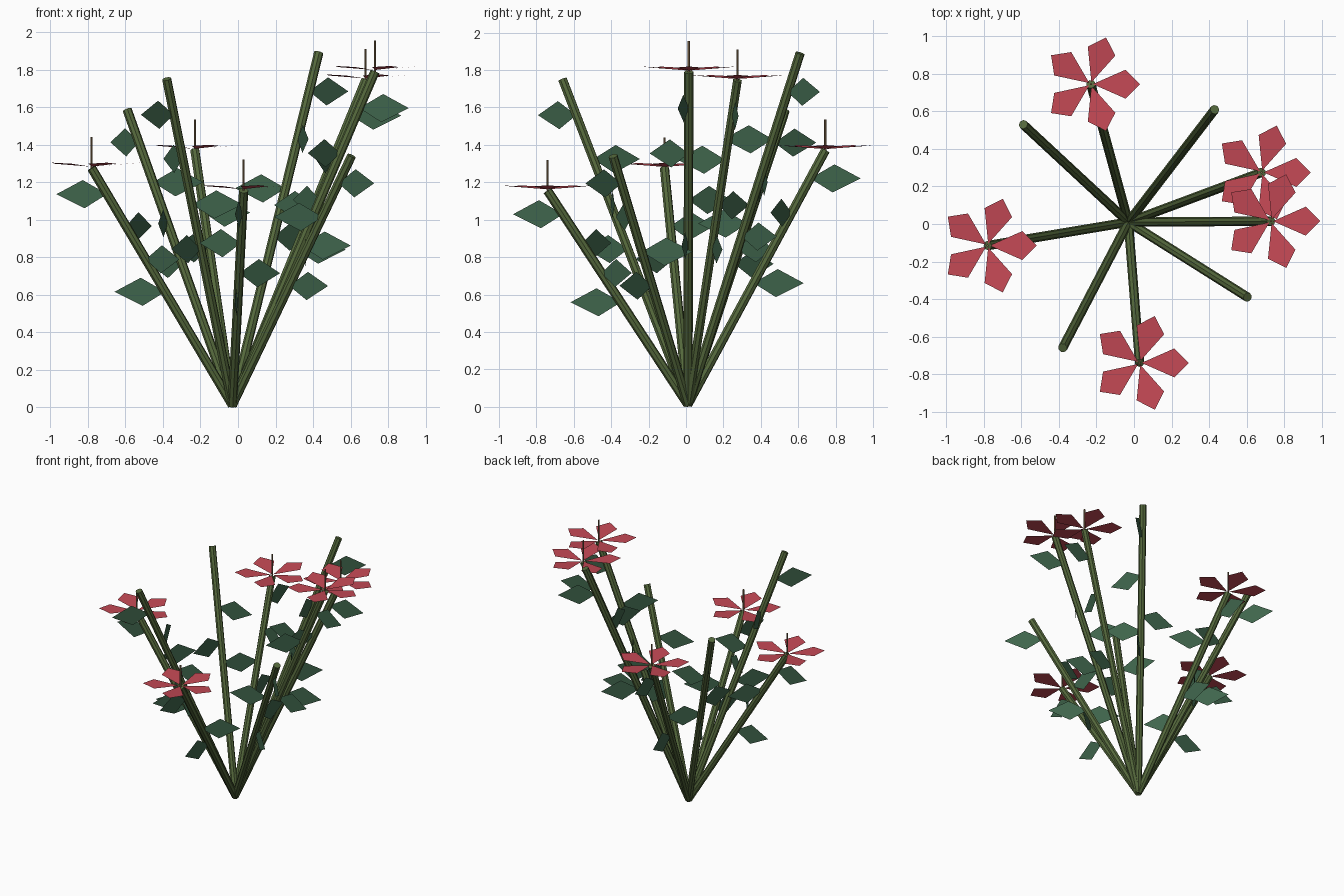
import bpy, bmesh
from math import radians, cos, sin, atan2
from mathutils import Vector, Matrix

if "Cube" in bpy.data.objects:
    bpy.data.objects.remove(bpy.data.objects["Cube"], do_unlink=True)


def material(name, colour):
    mat = bpy.data.materials.new(name)
    mat.use_nodes = True
    mat.diffuse_color = (*colour, 1)
    mat.node_tree.nodes["Principled BSDF"].inputs["Base Color"].default_value = (*colour, 1)
    return mat


STEM = material("olive_green", (0.09, 0.14, 0.045))
LEAF = material("leaf_green", (0.05, 0.13, 0.072))
PETAL = material("rose_red", (0.55, 0.066, 0.09))
STAMEN = material("stamen_brown", (0.22, 0.14, 0.07))


def finish(bm, name, mat):
    mesh = bpy.data.meshes.new(name)
    bm.to_mesh(mesh)
    bm.free()
    mesh.materials.append(mat)
    obj = bpy.data.objects.new(name, mesh)
    bpy.context.collection.objects.link(obj)
    return obj


def rod(name, start, end, radius, sides, mat):
    axis = end - start
    turn = axis.to_track_quat("Z", "Y").to_matrix().to_4x4()
    bm = bmesh.new()
    bmesh.ops.create_cone(bm, cap_ends=True, segments=sides, radius1=radius, radius2=radius,
                          depth=axis.length,
                          matrix=Matrix.Translation((start + end) / 2) @ turn)
    return finish(bm, name, mat)


def add_blade(bm, points, origin, angle):
    """Flat face turned about z and moved to its origin."""
    move = Matrix.Translation(origin) @ Matrix.Rotation(angle, 4, "Z")
    bm.faces.new([bm.verts.new(move @ Vector(p)) for p in points])


# Outlines: an upright diamond leaf and a slightly raised petal
leaf_outline = [(0, 0, 0), (0.12, 0, -0.075), (0.27, 0, 0), (0.13, 0, 0.075)]
petal_outline = [(0.01, 0, 0), (0.185, -0.077, 0.015), (0.262, 0, 0.021), (0.185, 0.077, 0.015)]

# Leaves climb each stem in thirds of a turn: share of height, turn from the stem
leaf_steps = [(0.478, -8), (0.615, 122), (0.755, 230), (0.89, 347)]

# Stem tips, and whether each carries a flower
base = Vector((-0.03, 0.01, 0.012))
tips = [
    ((0.43, 0.61, 1.89), False),
    ((-0.59, 0.53, 1.585), False),
    ((-0.38, -0.66, 1.75), False),
    ((0.605, -0.39, 1.34), False),
    ((-0.23, 0.745, 1.37), True),
    ((0.68, 0.275, 1.745), True),
    ((0.73, 0.015, 1.79), True),
    ((-0.78, -0.115, 1.275), True),
    ((0.03, -0.74, 1.155), True),
]

for number, (tip, flowering) in enumerate(tips, 1):
    tip = Vector(tip)
    heading = atan2(tip.y - base.y, tip.x - base.x)
    rod(f"stem_{number}", base, tip, 0.025, 8, STEM)

    # Leaves
    bm = bmesh.new()
    for share, turn in leaf_steps:
        add_blade(bm, leaf_outline, base.lerp(tip, share), heading + radians(turn))
    finish(bm, f"leaves_{number}", LEAF)

    # Flower with five petals and a central spike
    if flowering:
        centre = tip + Vector((0, 0, 0.008))
        bm = bmesh.new()
        for k in range(5):
            add_blade(bm, petal_outline, centre, radians(72 * k))
        finish(bm, f"petals_{number}", PETAL)
        rod(f"stamen_{number}", tip, tip + Vector((0, 0, 0.165)), 0.006, 6, STAMEN)
